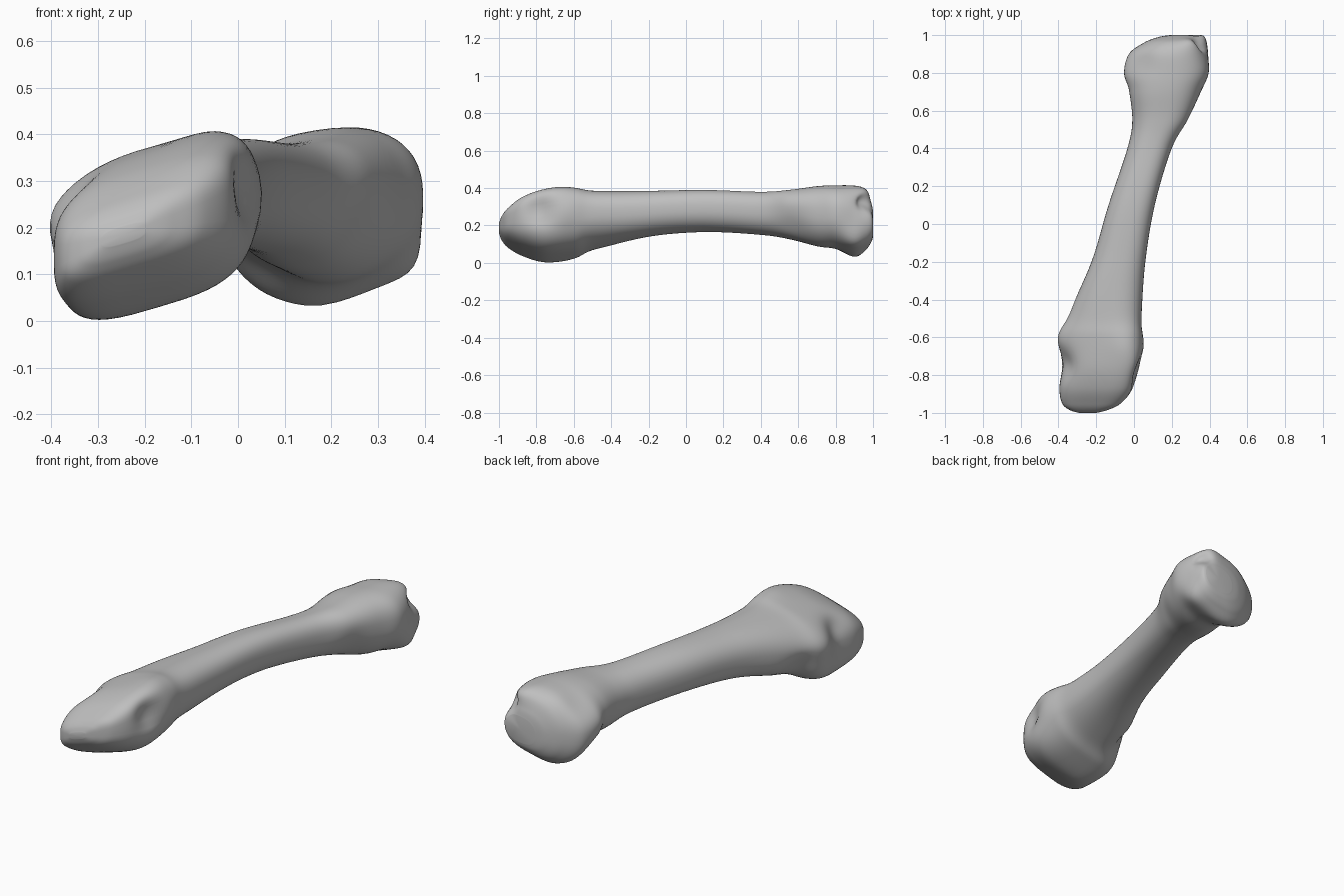
import bpy
import bmesh
from math import cos, sin, pi, exp
from mathutils import Vector

default_cube = bpy.data.objects.get("Cube")
if default_cube:
    bpy.data.objects.remove(default_cube, do_unlink=True)

SEGMENTS = 56
STEPS = 8

# Cross-section stations along the bone: y, x low, x high, z low, z high
STATIONS = [
    (-1, -.29, -.20, .16, .21),
    (-.985, -.34, -.14, .12, .25),
    (-.95, -.38, -.07, .08, .295),
    (-.87, -.395, -.005, .035, .355),
    (-.75, -.38, .035, .003, .395),
    (-.6, -.39, .04, .02, .397),
    (-.48, -.35, .04, .07, .385),
    (-.2, -.225, .06, .14, .385),
    (.1, -.135, .11, .165, .39),
    (.4, -.035, .20, .15, .38),
    (.55, -.01, .29, .125, .39),
    (.7, -.035, .355, .075, .41),
    (.8, -.065, .395, .06, .415),
    (.9, -.035, .39, .035, .41),
    (.96, .05, .385, .07, .38),
    (.99, .13, .375, .11, .32),
    (1, .19, .36, .14, .28),
]

# Soft knobs and pits: centre, radius, push direction and amount
RELIEF = [
    ((-.40, -.60, .23), .09, (-.02, 0, 0)),       # outer head knob
    ((-.39, -.74, .27), .07, (.025, 0, -.01)),    # outer head pit
    ((-.37, -.48, .10), .10, (.03, 0, .04)),      # hollow behind the head
    ((.04, -.64, .26), .07, (.012, 0, .01)),      # inner head knob
    ((.01, -.78, .29), .07, (-.035, 0, -.01)),    # inner head pit
    ((-.05, -.65, .40), .08, (0, 0, .008)),       # collar ridge
    ((.37, .97, .325), .05, (-.03, -.04, 0)),     # notch in the base
    ((.30, .92, .40), .07, (0, .02, .005)),       # upper base lip
    ((.17, .90, .03), .07, (0, 0, -.008)),        # lower base knob
    ((.01, .76, .10), .13, (.04, 0, .05)),        # slanted base underside
    ((.36, .90, .14), .07, (.015, 0, -.02)),      # lower base corner
    ((.30, .55, .19), .10, (-.02, 0, .01)),       # hollow beside the base
    ((.02, .86, .36), .11, (.02, 0, -.015)),      # flattened base shoulder
]


def blend(edge_a, edge_b, value):
    t = min(max((value - edge_a) / (edge_b - edge_a), 0), 1)
    return t * t * (3 - 2 * t)


def spline(a, b, c, d, t):
    """Smooth curve from b to c, steered by its neighbours."""
    return b + (c - a) * t / 2 + (a - 2.5 * b + 2 * c - d / 2) * t ** 2 \
        + (1.5 * (b - c) + (d - a) / 2) * t ** 3


def smooth_stations(stations):
    padded = [stations[0]] + stations + [stations[-1]]
    for i in range(len(stations) - 1):
        for step in range(STEPS):
            yield [spline(*column, step / STEPS) for column in zip(*padded[i:i + 4])]
    yield stations[-1]


def section(y, x_low, x_high, z_low, z_high):
    """Rounded leaning section, boxier towards the head."""
    power = 2 / (3.3 - .9 * blend(-.75, -.45, y))
    lean = .27 - .15 * blend(-.75, -.2, y)
    half_x = (x_high - x_low) / 2
    half_z = (z_high - z_low) / 2
    rise = max(half_z - .75 * lean * half_x, half_z * .5)
    flat = []
    for i in range(SEGMENTS):
        angle = 2 * pi * i / SEGMENTS
        c, s = cos(angle), sin(angle)
        u = abs(c) ** power * (1 if c > 0 else -1)
        v = abs(s) ** power * (1 if s > 0 else -1)
        flat.append((u, v * rise + lean * u * half_x))
    top = max(v for u, v in flat)
    return [Vector(((x_low + x_high) / 2 + u * half_x, y,
                    (z_low + z_high) / 2 + v * half_z / top)) for u, v in flat]


def sculpt(point):
    moved = point.copy()
    for centre, radius, push in RELIEF:
        distance = (point - Vector(centre)).length
        moved += Vector(push) * exp(-(distance / radius) ** 2)
    return moved


# Loft the sections into one closed skin
bm = bmesh.new()
rings = [[bm.verts.new(sculpt(p)) for p in section(*values)]
         for values in smooth_stations(STATIONS)]
for ring, following in zip(rings, rings[1:]):
    for i in range(SEGMENTS):
        j = (i + 1) % SEGMENTS
        bm.faces.new((ring[i], ring[j], following[j], following[i]))

# Caps at both ends
for ring in (rings[0], rings[-1]):
    centre = bm.verts.new(sum((v.co for v in ring), Vector()) / SEGMENTS)
    for i in range(SEGMENTS):
        bm.faces.new((ring[i], ring[(i + 1) % SEGMENTS], centre))
bmesh.ops.recalc_face_normals(bm, faces=bm.faces)

mesh = bpy.data.meshes.new("long_bone")
bm.to_mesh(mesh)
bm.free()
bone = bpy.data.objects.new("long_bone", mesh)
bpy.context.collection.objects.link(bone)

# One plain grey material
grey = bpy.data.materials.new("bone_grey")
grey.use_nodes = True
colour = (.52, .52, .52, 1)
grey.diffuse_color = colour
for node in grey.node_tree.nodes:
    if node.type == "BSDF_PRINCIPLED":
        node.inputs["Base Color"].default_value = colour
mesh.materials.append(grey)

# Smooth shading with crisp edges kept
bpy.ops.object.select_all(action="DESELECT")
bone.select_set(True)
bpy.context.view_layer.objects.active = bone
bpy.ops.object.shade_smooth_by_angle(angle=pi / 3)
